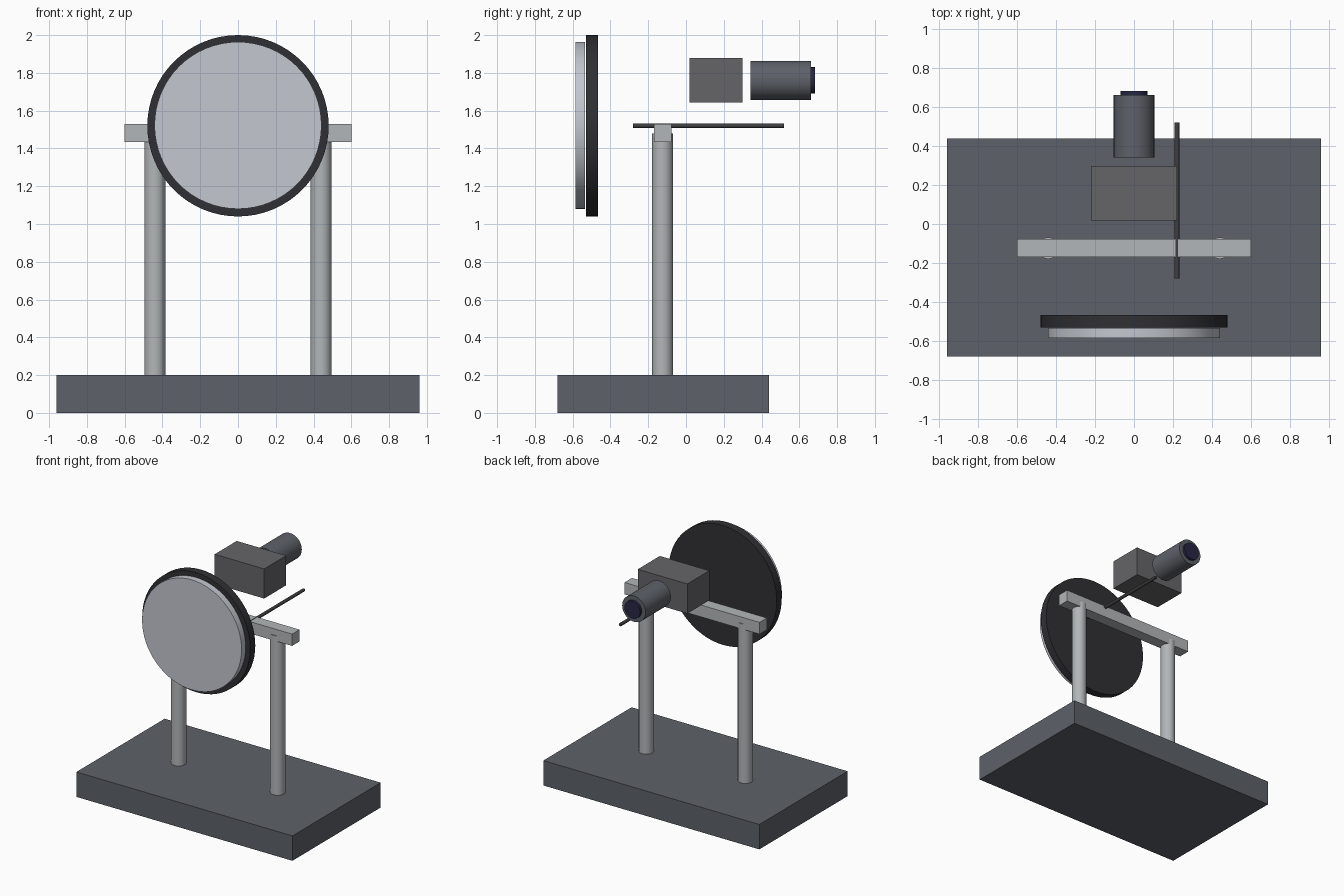
import bpy
from math import radians, pi

if "Cube" in bpy.data.objects:
    bpy.data.objects.remove(bpy.data.objects["Cube"])


def material(name, rgb):
    m = bpy.data.materials.new(name)
    m.diffuse_color = (*rgb, 1)
    m.use_nodes = True
    m.node_tree.nodes["Principled BSDF"].inputs["Base Color"].default_value = m.diffuse_color
    return m


BASE = material("slate", (0.11, 0.12, 0.14))
STEEL = material("steel", (0.45, 0.47, 0.48))
BLACK = material("black", (0.03, 0.03, 0.035))
GLASS = material("pale_glass", (0.55, 0.57, 0.63))
BODY = material("body_grey", (0.13, 0.13, 0.14))
BARREL = material("barrel_grey", (0.11, 0.12, 0.14))
LENS = material("lens_blue", (0.02, 0.02, 0.06))
ROD = material("rod_grey", (0.05, 0.05, 0.055))


def finish(name, mat):
    o = bpy.context.object
    o.name = name
    o.data.materials.append(mat)
    return o


def box(name, x, y, z, mat):
    """Box from (min, max) ranges."""
    r = (x, y, z)
    bpy.ops.mesh.primitive_cube_add(size=1, location=[(a + b) / 2 for a, b in r])
    bpy.context.object.scale = [b - a for a, b in r]
    bpy.ops.object.transform_apply(location=False, rotation=False, scale=True)
    return finish(name, mat)


def cyl(name, radius, a, b, u, v, mat, axis="Y", sides=64):
    """Cylinder from a to b along Y (u=x, v=z) or Z (u=x, v=y)."""
    mid = (a + b) / 2
    loc, rot = ((u, mid, v), (pi / 2, 0, 0)) if axis == "Y" else ((u, v, mid), (0, 0, 0))
    bpy.ops.mesh.primitive_cylinder_add(vertices=sides, radius=radius, depth=b - a,
                                        location=loc, rotation=rot)
    bpy.ops.object.shade_smooth_by_angle(angle=radians(30))
    return finish(name, mat)


# Stand: base slab, two posts and the crossbeam
box("base", (-0.96, 0.96), (-0.68, 0.44), (0, 0.2), BASE)
for side, x in (("left", -0.44), ("right", 0.44)):
    cyl(f"{side}_post", 0.055, 0.2, 1.48, x, -0.124, STEEL, "Z", 32)
box("crossbeam", (-0.6, 0.6), (-0.17, -0.076), (1.435, 1.53), STEEL)

# Mirror: dark backing disc with a pale face disc
cyl("mirror_backing", 0.48, -0.53, -0.466, 0, 1.52, BLACK)
cyl("mirror_face", 0.442, -0.586, -0.534, 0, 1.522, GLASS)

# Focus rod beside the camera
cyl("focus_rod", 0.0125, -0.281, 0.52, 0.22, 1.52, ROD, sides=16)

# Camera body, barrel and eyepiece
box("camera_body", (-0.22, 0.22), (0.018, 0.298), (1.642, 1.88), BODY)
cyl("eyepiece_barrel", 0.104, 0.341, 0.661, 0, 1.76, BARREL, sides=48)
cyl("eyepiece_lens", 0.07, 0.645, 0.682, 0, 1.76, LENS, sides=48)
